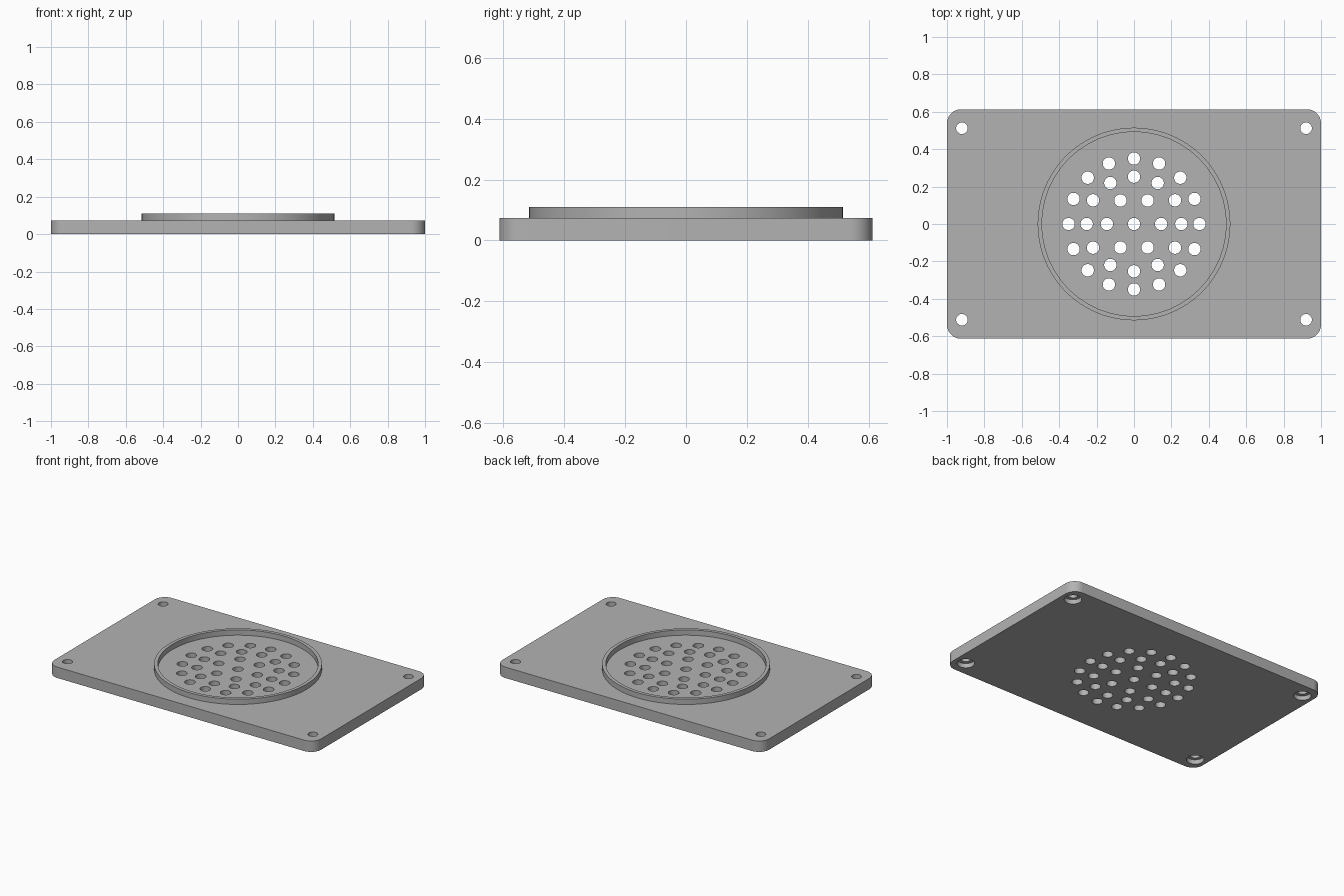
import bpy
import bmesh
from math import cos, sin, pi, radians

if "Cube" in bpy.data.objects:
    bpy.data.objects.remove(bpy.data.objects["Cube"])

HALF_X, HALF_Y, THICK = 1.0, 0.613, 0.074
CORNER = 0.075
RING_OUT, RING_IN, RING_TOP = 0.515, 0.492, 0.11

grey = bpy.data.materials.new("plain grey")
grey.use_nodes = True
colour = (0.45, 0.45, 0.45, 1)
grey.diffuse_color = colour
grey.node_tree.nodes["Principled BSDF"].inputs["Base Color"].default_value = colour


def circle(bm, x, y, z, r, n):
    return [bm.verts.new((x + r * cos(2 * pi * i / n), y + r * sin(2 * pi * i / n), z))
            for i in range(n)]


def bridge(bm, low, high):
    n = len(low)
    for i in range(n):
        j = (i + 1) % n
        bm.faces.new((low[i], low[j], high[j], high[i]))


def lathe(bm, x, y, profile, n, closed=False):
    """Turn (radius, height) points about a vertical axis; cap or close the ends."""
    loops = [circle(bm, x, y, z, r, n) for r, z in profile]
    for low, high in zip(loops, loops[1:]):
        bridge(bm, low, high)
    if closed:
        bridge(bm, loops[-1], loops[0])
    else:
        bm.faces.new(loops[0][::-1])
        bm.faces.new(loops[-1])


def finish(bm, name):
    bmesh.ops.recalc_face_normals(bm, faces=bm.faces)
    mesh = bpy.data.meshes.new(name)
    bm.to_mesh(mesh)
    bm.free()
    mesh.materials.append(grey)
    obj = bpy.data.objects.new(name, mesh)
    bpy.context.collection.objects.link(obj)
    return obj


# Base plate with rounded corners
bm = bmesh.new()
outline = []
steps = 12
for k, (sx, sy) in enumerate([(1, 1), (-1, 1), (-1, -1), (1, -1)]):
    for i in range(steps + 1):
        a = pi / 2 * (k + i / steps)
        outline.append((sx * (HALF_X - CORNER) + CORNER * cos(a),
                        sy * (HALF_Y - CORNER) + CORNER * sin(a)))
bottom = [bm.verts.new((x, y, 0)) for x, y in outline]
top = [bm.verts.new((x, y, THICK)) for x, y in outline]
bridge(bm, bottom, top)
bm.faces.new(bottom[::-1])
bm.faces.new(top)
plate = finish(bm, "base_plate")

# Cutters: concentric vent holes and corner screw holes widened underneath
bm = bmesh.new()
for count, radius in [(1, 0), (6, 0.145), (12, 0.253), (16, 0.35)]:
    for i in range(count):
        a = 2 * pi * i / count
        lathe(bm, radius * cos(a), radius * sin(a), [(0.033, -0.1), (0.033, 0.2)], 32)
for sx in (-1, 1):
    for sy in (-1, 1):
        lathe(bm, sx * 0.92, sy * 0.512,
              [(0.054, -0.1), (0.054, 0.03), (0.031, 0.03), (0.031, 0.2)], 32)
cutter = finish(bm, "hole_cutter")

# Drill the plate
cut = plate.modifiers.new("holes", "BOOLEAN")
cut.operation = "DIFFERENCE"
cut.solver = "EXACT"
cut.object = cutter
bpy.context.view_layer.objects.active = plate
plate.select_set(True)
bpy.ops.object.modifier_apply(modifier=cut.name)
bpy.data.objects.remove(cutter)

# Raised ring around the vents
bm = bmesh.new()
lathe(bm, 0, 0, [(RING_OUT, THICK), (RING_OUT, RING_TOP),
                 (RING_IN, RING_TOP), (RING_IN, THICK)], 96, closed=True)
ring = finish(bm, "raised_ring")

# Smooth the round walls, keep the edges crisp
for obj in (plate, ring):
    bpy.ops.object.select_all(action="DESELECT")
    obj.select_set(True)
    bpy.context.view_layer.objects.active = obj
    bpy.ops.object.shade_smooth_by_angle(angle=radians(30))
